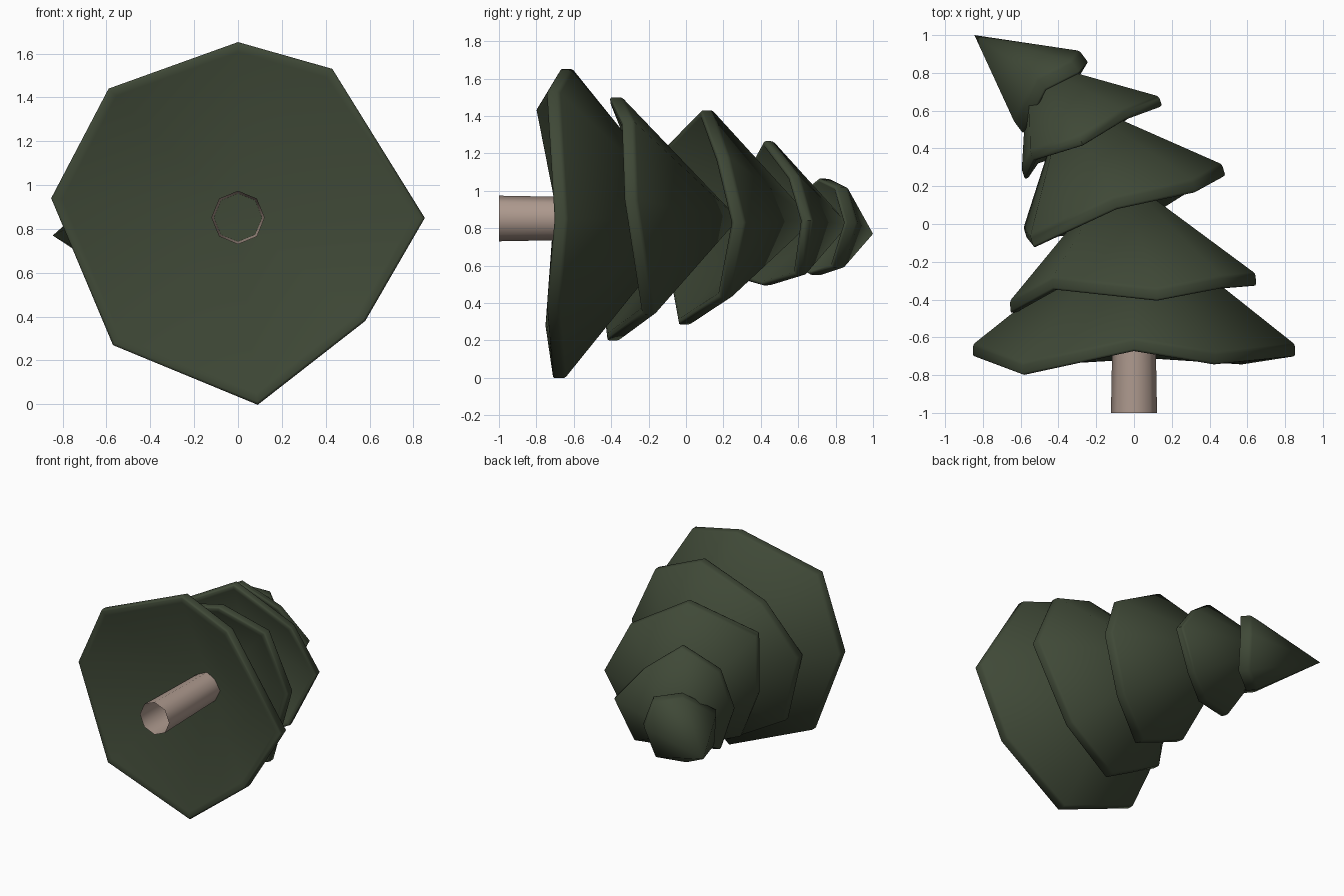
import bpy, bmesh, math
from mathutils import Vector

if "Cube" in bpy.data.objects:
    bpy.data.objects.remove(bpy.data.objects["Cube"])


def material(name, rgb):
    m = bpy.data.materials.new(name)
    m.diffuse_color = (*rgb, 1)
    m.use_nodes = True
    m.node_tree.nodes["Principled BSDF"].inputs["Base Color"].default_value = m.diffuse_color
    return m


needle_green = material("needle_green", (0.050, 0.066, 0.038))
bark_tan = material("bark_tan", (0.42, 0.32, 0.27))


def finish(name, bm, mat):
    bmesh.ops.recalc_face_normals(bm, faces=bm.faces)
    me = bpy.data.meshes.new(name)
    bm.to_mesh(me)
    bm.free()
    me.materials.append(mat)
    ob = bpy.data.objects.new(name, me)
    bpy.context.collection.objects.link(ob)
    bpy.ops.object.select_all(action='DESELECT')
    bpy.context.view_layer.objects.active = ob
    ob.select_set(True)
    bpy.ops.object.shade_smooth_by_angle(angle=math.radians(62))
    return ob


def tier(name, apex, rim, axis, depth, thick=0.065):
    """Hollow drooping cone: outer skin, soft thick rim and concave underside."""
    bm = bmesh.new()
    axis = Vector(axis).normalized()
    rim = [Vector(p) for p in rim]
    apex = Vector(apex)
    centre = sum(rim, Vector()) / len(rim)
    n = len(rim)
    upper = [bm.verts.new(p + axis * thick / 2) for p in rim]
    lower = [bm.verts.new(p - axis * thick / 2) for p in rim]
    inner = [bm.verts.new(centre + (p - centre) * 0.94 - axis * thick * 0.45) for p in rim]
    tip = bm.verts.new(apex)
    hollow = bm.verts.new(apex - axis * depth)
    for i in range(n):
        j = (i + 1) % n
        bm.faces.new((upper[i], upper[j], tip))
        bm.faces.new((lower[i], lower[j], upper[j], upper[i]))
        bm.faces.new((inner[i], inner[j], lower[j], lower[i]))
        bm.faces.new((inner[j], inner[i], hollow))
    # soften both edges of the rim
    loops = [bm.edges.get((r[i], r[(i + 1) % n])) for r in (upper, lower) for i in range(n)]
    bmesh.ops.bevel(bm, geom=loops, offset=0.012, offset_type='OFFSET', segments=2,
                    profile=0.5, affect='EDGES', clamp_overlap=True)
    return finish(name, bm, needle_green)


# Branch tiers, from the trunk to the leaning tip (rims run clockwise from the top)
tier("branch_tier_1", (0, 0.04, 0.85),
     [(0, -0.64, 1.652), (0.43, -0.712, 1.53), (0.852, -0.67, 0.85), (0.58, -0.712, 0.38),
      (0.09, -0.68, -0.002), (-0.57, -0.72, 0.27), (-0.852, -0.67, 0.94), (-0.59, -0.768, 1.44)],
     (0, 1, 0), 0.36)
tier("branch_tier_2", (-0.09, 0.28, 0.85),
     [(0.12, -0.375, 1.5), (0.46, -0.31, 1.37), (0.645, -0.295, 0.95), (0.42, -0.2, 0.34),
      (-0.1, -0.39, 0.2), (-0.55, -0.42, 0.45), (-0.655, -0.44, 0.95), (-0.43, -0.315, 1.35)],
     (-0.06, 1, 0), 0.2)
tier("branch_tier_3", (-0.36, 0.68, 0.84),
     [(-0.1, 0.11, 1.43), (0.32, 0.2, 1.18), (0.475, 0.285, 0.83), (0.3, 0.21, 0.43),
      (-0.05, -0.01, 0.285), (-0.44, -0.04, 0.45), (-0.575, -0.05, 0.8), (-0.54, -0.095, 1.22)],
     (-0.3, 1, 0), 0.18)
tier("branch_tier_4", (-0.56, 0.87, 0.82),
     [(-0.28, 0.44, 1.265), (-0.05, 0.58, 1.08), (0.14, 0.65, 0.84), (0, 0.61, 0.55),
      (-0.25, 0.43, 0.495), (-0.53, 0.34, 0.52), (-0.585, 0.26, 0.8), (-0.54, 0.36, 1.12)],
     (-0.35, 1, 0), 0.14, 0.055)
tier("branch_tip", (-0.845, 1.0, 0.77),
     [(-0.49, 0.74, 1.065), (-0.31, 0.83, 1.02), (-0.265, 0.885, 0.83), (-0.31, 0.81, 0.59),
      (-0.48, 0.69, 0.55), (-0.6, 0.52, 0.65), (-0.61, 0.51, 0.88)],
     (-0.6, 0.8, -0.05), 0.2, 0.08)

# Trunk: open eight-sided tube, slightly tapered
bm = bmesh.new()
rings = []
for y, r in ((-1.0, 0.122), (-0.25, 0.108)):
    rings.append([bm.verts.new((r * math.cos(k * math.pi / 4), y,
                                0.852 + r * math.sin(k * math.pi / 4))) for k in range(8)])
for k in range(8):
    j = (k + 1) % 8
    bm.faces.new((rings[0][k], rings[0][j], rings[1][j], rings[1][k]))
finish("trunk", bm, bark_tan)
